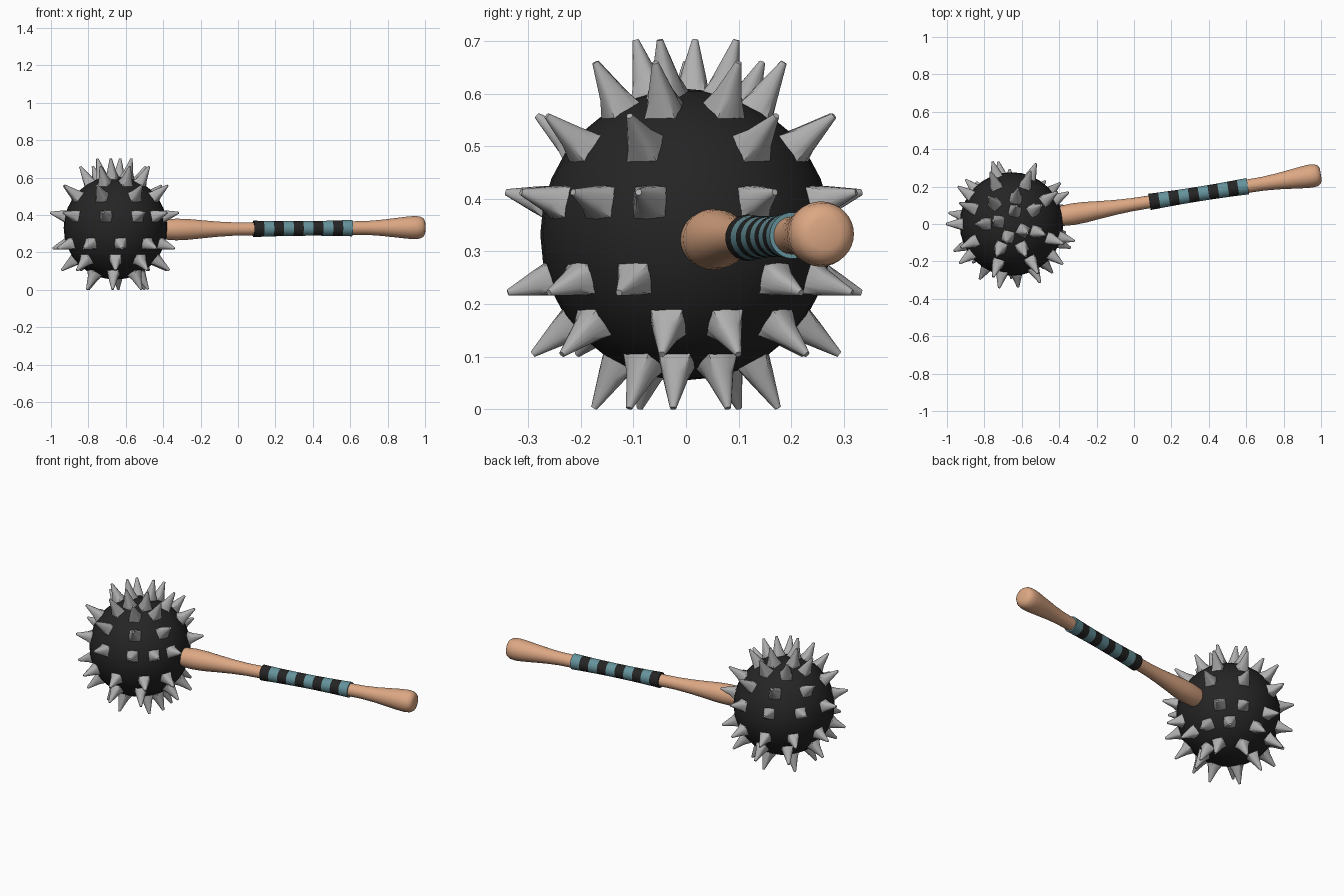
import bpy, bmesh, math
from mathutils import Vector, Matrix

if "Cube" in bpy.data.objects:
    bpy.data.objects.remove(bpy.data.objects["Cube"])

C = Vector((-0.655, 0, 0.332))      # ball centre
R = 0.277


def material(name, rgb):
    m = bpy.data.materials.new(name)
    m.diffuse_color = (*rgb, 1)
    m.use_nodes = True
    m.node_tree.nodes["Principled BSDF"].inputs["Base Color"].default_value = m.diffuse_color
    return m


IRON = material("black iron", (0.018, 0.018, 0.018))
STEEL = material("grey steel", (0.43, 0.43, 0.43))
WOOD = material("tan wood", (0.72, 0.39, 0.23))
TEAL = material("teal cloth", (0.13, 0.29, 0.33))


def make_object(name, bm, mats, angle=40):
    bmesh.ops.recalc_face_normals(bm, faces=bm.faces)
    me = bpy.data.meshes.new(name)
    bm.to_mesh(me)
    bm.free()
    ob = bpy.data.objects.new(name, me)
    bpy.context.collection.objects.link(ob)
    for m in mats:
        me.materials.append(m)
    bpy.ops.object.select_all(action='DESELECT')
    ob.select_set(True)
    bpy.context.view_layer.objects.active = ob
    bpy.ops.object.shade_smooth_by_angle(angle=math.radians(angle))
    return ob


def loft(bm, rings):
    """Skin a list of equal point rings, capping both ends; returns face strips."""
    vs = [[bm.verts.new(p) for p in ring] for ring in rings]
    n = len(vs[0])
    strips = [[bm.faces.new((a[i], a[(i + 1) % n], b[(i + 1) % n], b[i]))
               for i in range(n)] for a, b in zip(vs, vs[1:])]
    strips.append([bm.faces.new(vs[0]), bm.faces.new(vs[-1])])
    return strips


# Iron ball
bm = bmesh.new()
bmesh.ops.create_uvsphere(bm, u_segments=32, v_segments=16, radius=R,
                          matrix=Matrix.Translation(C))
make_object("ball", bm, [IRON])


# Spikes: square base aligned to latitude, rounding into a cone
def spike(bm, lat, az, tip):
    la, az = math.radians(lat), math.radians(az)
    out = Vector((math.cos(la) * math.cos(az), math.cos(la) * math.sin(az), math.sin(la)))
    side = Vector((-math.sin(az), math.cos(az), 0))
    up = out.cross(side)
    rings = []
    for dist, rad, square in ((0.26, 0.036, 0.85), (0.26 + (tip - 0.26) * 0.4, 0.025, 0.15),
                              (tip, 0.006, 0)):
        ring = []
        for k in range(16):
            t = math.tau * k / 16 + math.pi / 4
            c, s = math.cos(t), math.sin(t)
            f = rad * (1 - square + square / max(abs(c), abs(s)))
            ring.append(C + out * dist + side * c * f + up * s * f)
        rings.append(ring)
    loft(bm, rings)


# latitude, tip distance, azimuths measured from the handle side
SPIKES = ((75, 0.383, (75, 170, -105, -30)),
          (60, 0.378, (-18, 32, 80, 130, 180, -115, -66)),
          (37, 0.375, (-155, -109, -62, -21, 35, 70, 112, 158)),
          (13, 0.358, (-143, -101, -64, -38, -15, 29, 68, 107, 145, 180)),
          (-18, 0.358, (-155, -120, -84, -50, -22, 40, 68, 102, 136, 170)),
          (-38, 0.37, (-135, -90, -54, -9, 20, 52, 92, 130, 172)),
          (-62, 0.374, (-38, -8, 27, 85, 145, -150, -95)))
bm = bmesh.new()
for lat, tip, azimuths in SPIKES:
    for az in azimuths:
        spike(bm, lat, az, tip)
make_object("spikes", bm, [STEEL], 60)

# Handle axis leaves the ball towards +x, swung towards +y
yaw = math.radians(9.1)
AX = Vector((math.cos(yaw), math.sin(yaw), 0))
SIDE = Vector((-math.sin(yaw), math.cos(yaw), 0))


def circle(s, r, n=32):
    centre = C + AX * s + Vector((0, 0, -0.012 + 0.008 * s))
    return [centre + SIDE * r * math.cos(math.tau * k / n)
            + Vector((0, 0, r * math.sin(math.tau * k / n))) for k in range(n)]


# Wooden handle with flared ends
profile = [(0.2, 0.045), (0.26, 0.053), (0.33, 0.058), (0.40, 0.055), (0.48, 0.047),
           (0.56, 0.040), (0.65, 0.035), (0.75, 0.034), (1.0, 0.034), (1.27, 0.036),
           (1.36, 0.037), (1.44, 0.043), (1.52, 0.052), (1.58, 0.059), (1.62, 0.062),
           (1.65, 0.059), (1.668, 0.048), (1.675, 0.03)]
bm = bmesh.new()
loft(bm, [circle(s, r) for s, r in profile])
make_object("handle", bm, [WOOD], 60)

# Striped grip wrap, slightly waisted
bm = bmesh.new()
N, S0, S1 = 10, 0.747, 1.28
rings = [circle(S0 + (S1 - S0) * i / N, 0.039 + 0.005 * (2 * i / N - 1) ** 2)
         for i in range(N + 1)]
strips = loft(bm, rings)
for i, strip in enumerate(strips[:-1]):
    for f in strip:
        f.material_index = i % 2
strips[-1][1].material_index = 1
make_object("grip_wrap", bm, [IRON, TEAL])
